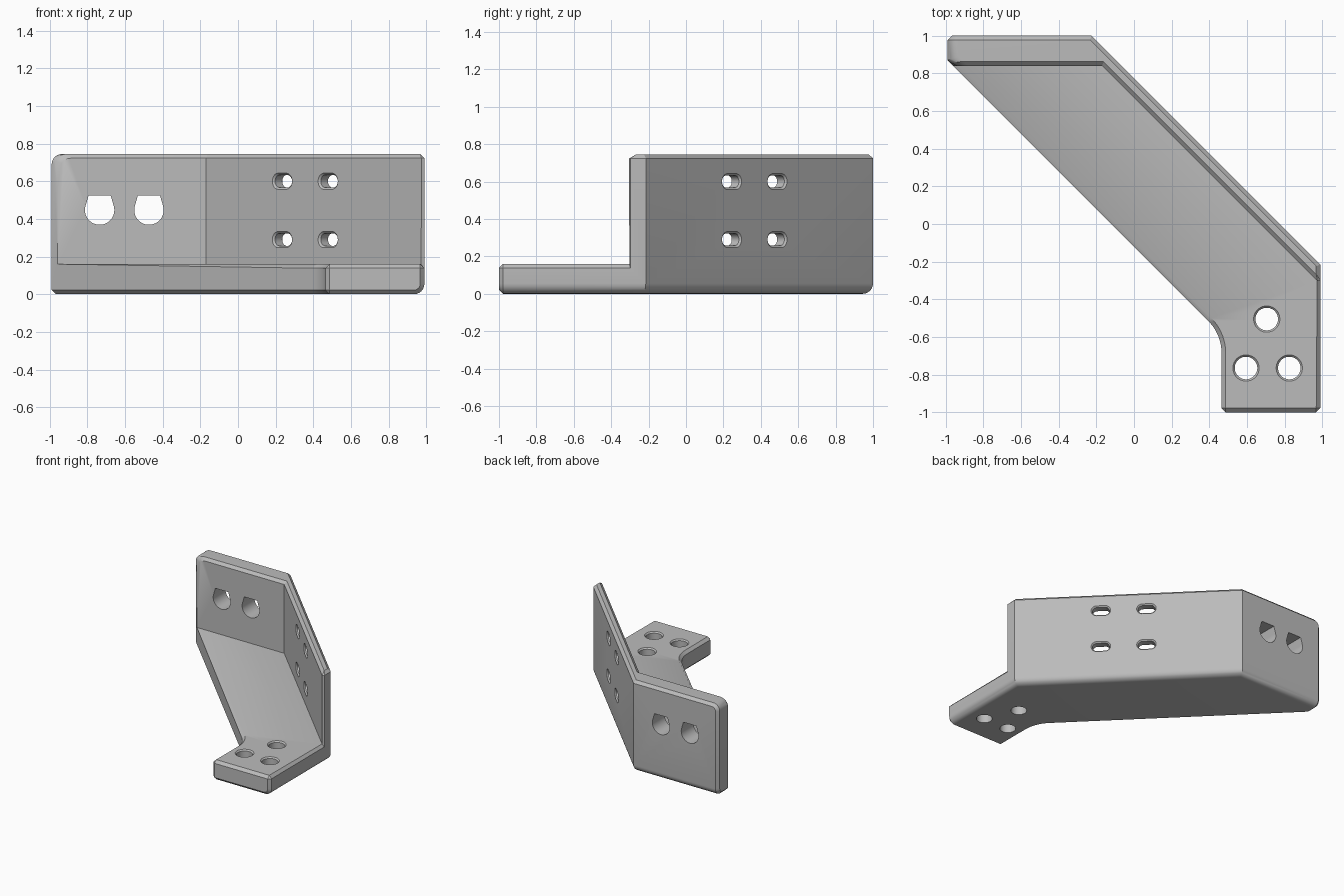
import bpy, bmesh
from math import sin, cos, pi, radians
from mathutils import Matrix

cube = bpy.data.objects.get("Cube")
if cube:
    bpy.data.objects.remove(cube, do_unlink=True)

FLOOR, TOP, SIDE = 0.16, 0.745, 0.99
OUTER, INNER = 0.775, 0.67           # x + y on the slanted wall's two faces
FRONT = 0.84                         # front face of the back wall
CHAMFER, ROUND = 0.022, 0.055

# ---- Outline of the floor plate and of the bent wall ----
wall_left = (-SIDE + 0.03, FRONT)
wall_bend = (INNER - FRONT, FRONT)
wall_end = (SIDE, INNER - SIDE)
inside_curve = [(0.225 + 0.24 * cos(a), -0.685 + 0.24 * sin(a))
                for a in (radians(45 - 5 * i) for i in range(10))]
floor_chain = [wall_left] + inside_curve + [(0.465, -1), (SIDE, -1), wall_end]
wall_chain = [wall_end, (SIDE, OUTER - SIDE), (OUTER - 1, 1),
              (-SIDE, 1), (-SIDE, FRONT + 0.03), wall_left]

bm = bmesh.new()
verts = {}


def vert(p, z):
    key = (round(p[0], 4), round(p[1], 4), z)
    if key not in verts:
        verts[key] = bm.verts.new(key)
    return verts[key]


def cap(loop, z):
    bm.faces.new([vert(p, z) for p in loop])


def sides(chain, low, high):
    for a, b in zip(chain, chain[1:]):
        bm.faces.new([vert(a, low), vert(b, low), vert(b, high), vert(a, high)])


cap(floor_chain + [wall_bend], FLOOR)
cap([wall_left, wall_bend] + wall_chain[:-1], TOP)
cap((floor_chain[:-1] + wall_chain[:-1])[::-1], 0)
sides(floor_chain, 0, FLOOR)
sides(wall_chain, 0, FLOOR)
sides(wall_chain, FLOOR, TOP)
sides([wall_end, wall_bend, wall_left][::-1], FLOOR, TOP)
bmesh.ops.recalc_face_normals(bm, faces=bm.faces)
bmesh.ops.dissolve_limit(bm, angle_limit=0.01, verts=bm.verts, edges=bm.edges)
bm.normal_update()


# ---- Rounded outer bottom edges and upper corner ----
def is_rounded(e):
    mid = (e.verts[0].co + e.verts[1].co) / 2
    level = abs(e.verts[0].co.z - e.verts[1].co.z) < 0.01
    if level and mid.z < 0.01:
        return mid.y > 0.99 or mid.x > SIDE - 0.01 or abs(mid.x + mid.y - OUTER) < 0.01
    return level and mid.z > TOP - 0.01 and mid.x < wall_left[0]


def bevel(edges, offset, segments):
    return bmesh.ops.bevel(bm, geom=edges, offset=offset, offset_type='OFFSET',
                           segments=segments, profile=0.5, affect='EDGES',
                           clamp_overlap=False)


rounded = set(bevel([e for e in bm.edges if is_rounded(e)], ROUND, 6)["faces"])
bm.normal_update()


# ---- Small chamfer on the remaining outside corners ----
def is_chamfered(e):
    if len(e.link_faces) != 2 or not e.is_convex:
        return False
    if all(f in rounded for f in e.link_faces):
        return False
    d = (e.verts[1].co - e.verts[0].co).normalized()
    return e.calc_face_angle() > radians(50 if abs(d.z) > 0.99 else 40)


bevel([e for e in bm.edges if is_chamfered(e)], CHAMFER, 1)
bmesh.ops.recalc_face_normals(bm, faces=bm.faces)
mesh = bpy.data.meshes.new("angle_bracket")
bm.to_mesh(mesh)
bm.free()
bracket = bpy.data.objects.new("angle_bracket", mesh)
bpy.context.collection.objects.link(bracket)

grey = bpy.data.materials.new("plain_grey")
grey.use_nodes = True
grey.diffuse_color = (0.5, 0.5, 0.5, 1)
grey.node_tree.nodes["Principled BSDF"].inputs["Base Color"].default_value = (0.5, 0.5, 0.5, 1)
mesh.materials.append(grey)


# ---- Hole cutters: a profile lofted along its local z ----
def slot(radius, half=0.0, n=32):
    return [(radius * cos(a) + (half if cos(a) > 0 else -half), radius * sin(a))
            for a in (2 * pi * (i + 0.5) / n for i in range(n))]


def flat_top(radius, n=28):
    start, sweep = radians(163), radians(214)
    arc = [(radius * cos(start + sweep * i / n), radius * sin(start + sweep * i / n))
           for i in range(n + 1)]
    return arc + [(0.75 * radius, radius), (-0.75 * radius, radius)]


cut = bmesh.new()


def add_cutter(rings, matrix):
    loops = [[cut.verts.new(matrix @ Matrix.Translation((x, y, z)).to_translation())
              for x, y in profile] for z, profile in rings]
    for a, b in zip(loops, loops[1:]):
        for i in range(len(a)):
            j = (i + 1) % len(a)
            cut.faces.new([a[i], a[j], b[j], b[i]])
    cut.faces.new(loops[0][::-1])
    cut.faces.new(loops[-1])


# Bolt holes in the floor, countersunk on top
for x, y in ((0.705, -0.505), (0.595, -0.765), (0.825, -0.765)):
    add_cutter([(-0.05, slot(0.06)), (FLOOR - 0.01, slot(0.06)),
                (FLOOR + 0.02, slot(0.09))], Matrix.Translation((x, y, 0)))

# Flat-topped holes in the back wall
upright = Matrix.Rotation(pi / 2, 4, 'X')
for x in (-0.735, -0.473):
    add_cutter([(-0.2, flat_top(0.078)), (0.2, flat_top(0.078))],
               Matrix.Translation((x, 0.92, 0.447)) @ upright)

# Slots in the slanted wall, countersunk on both faces
half_wall = (OUTER - INNER) / 2 ** 1.5
slanted = Matrix.Rotation(-pi / 4, 4, 'Z') @ upright
for x in (0.261, 0.504):
    for z in (0.6, 0.29):
        rings = [(s * (half_wall + d), slot(0.033 + r, 0.031))
                 for s, d, r in ((-1, 0.02, 0.03), (-1, -0.01, 0), (1, -0.01, 0), (1, 0.02, 0.03))]
        add_cutter(rings, Matrix.Translation((x, (OUTER + INNER) / 2 - x, z)) @ slanted)

bmesh.ops.recalc_face_normals(cut, faces=cut.faces)
cut_mesh = bpy.data.meshes.new("hole_cutter")
cut.to_mesh(cut_mesh)
cut.free()
cutter = bpy.data.objects.new("hole_cutter", cut_mesh)
cutter.hide_render = True
bpy.context.collection.objects.link(cutter)

# ---- Cut the holes and shade ----
bpy.ops.object.select_all(action='DESELECT')
bpy.context.view_layer.objects.active = bracket
bracket.select_set(True)
mod = bracket.modifiers.new("holes", 'BOOLEAN')
mod.operation, mod.solver, mod.object = 'DIFFERENCE', 'EXACT', cutter
bpy.ops.object.modifier_apply(modifier=mod.name)
bpy.data.objects.remove(cutter, do_unlink=True)
bpy.ops.object.shade_smooth_by_angle(angle=radians(30))
